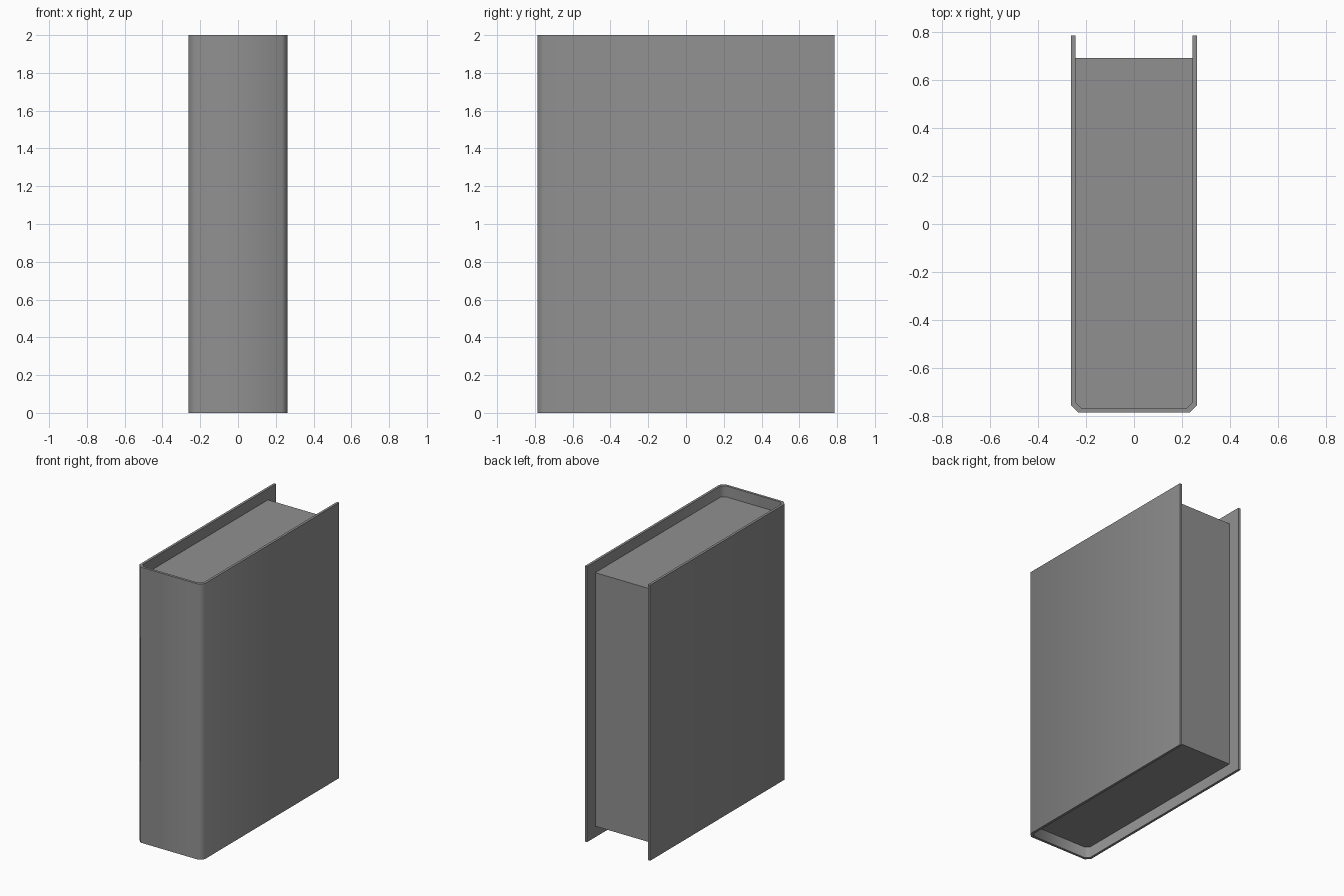
import bpy
import bmesh
import math

cube = bpy.data.objects.get("Cube")
if cube:
    bpy.data.objects.remove(cube, do_unlink=True)

HALF_W, FRONT, BACK = 0.262, -0.786, 0.786
HEIGHT, BOARD, CHAMFER = 2.0, 0.018, 0.03
PAGE_BACK, PAGE_INSET = 0.692, 0.08

grey = bpy.data.materials.new("plain_grey")
grey.use_nodes = True
colour = (0.28, 0.28, 0.28, 1)
grey.diffuse_color = colour
grey.node_tree.nodes["Principled BSDF"].inputs["Base Color"].default_value = colour


def u_path(half_w, front, back, chamfer):
    """Open outline running from one back end round the spine to the other."""
    side = [(half_w, back), (half_w, front + chamfer), (half_w - chamfer, front)]
    return side + [(-x, y) for x, y in reversed(side)]


def extrude_outline(name, outline, z0, z1):
    bm = bmesh.new()
    base = bm.faces.new([bm.verts.new((x, y, z0)) for x, y in outline])
    top = bmesh.ops.extrude_face_region(bm, geom=[base], use_keep_orig=True)
    moved = [v for v in top["geom"] if isinstance(v, bmesh.types.BMVert)]
    bmesh.ops.translate(bm, vec=(0, 0, z1 - z0), verts=moved)
    bmesh.ops.recalc_face_normals(bm, faces=bm.faces[:])
    mesh = bpy.data.meshes.new(name)
    bm.to_mesh(mesh)
    bm.free()
    mesh.materials.append(grey)
    ob = bpy.data.objects.new(name, mesh)
    bpy.context.collection.objects.link(ob)
    # Smooth spine corners, crisp board edges
    bpy.ops.object.select_all(action="DESELECT")
    ob.select_set(True)
    bpy.context.view_layer.objects.active = ob
    bpy.ops.object.shade_smooth_by_angle(angle=math.radians(50))
    return ob


# Cover: two boards joined by a chamfered spine
outer = u_path(HALF_W, FRONT, BACK, CHAMFER)
inner = u_path(HALF_W - BOARD, FRONT + BOARD, BACK, CHAMFER - 0.005)
extrude_outline("cover", outer + inner[::-1], 0, HEIGHT)

# Page block: fills the cover, set in at top, bottom and back
pages = u_path(HALF_W - BOARD, FRONT + BOARD, PAGE_BACK, CHAMFER - 0.005)
extrude_outline("page_block", pages, PAGE_INSET, HEIGHT - PAGE_INSET)
